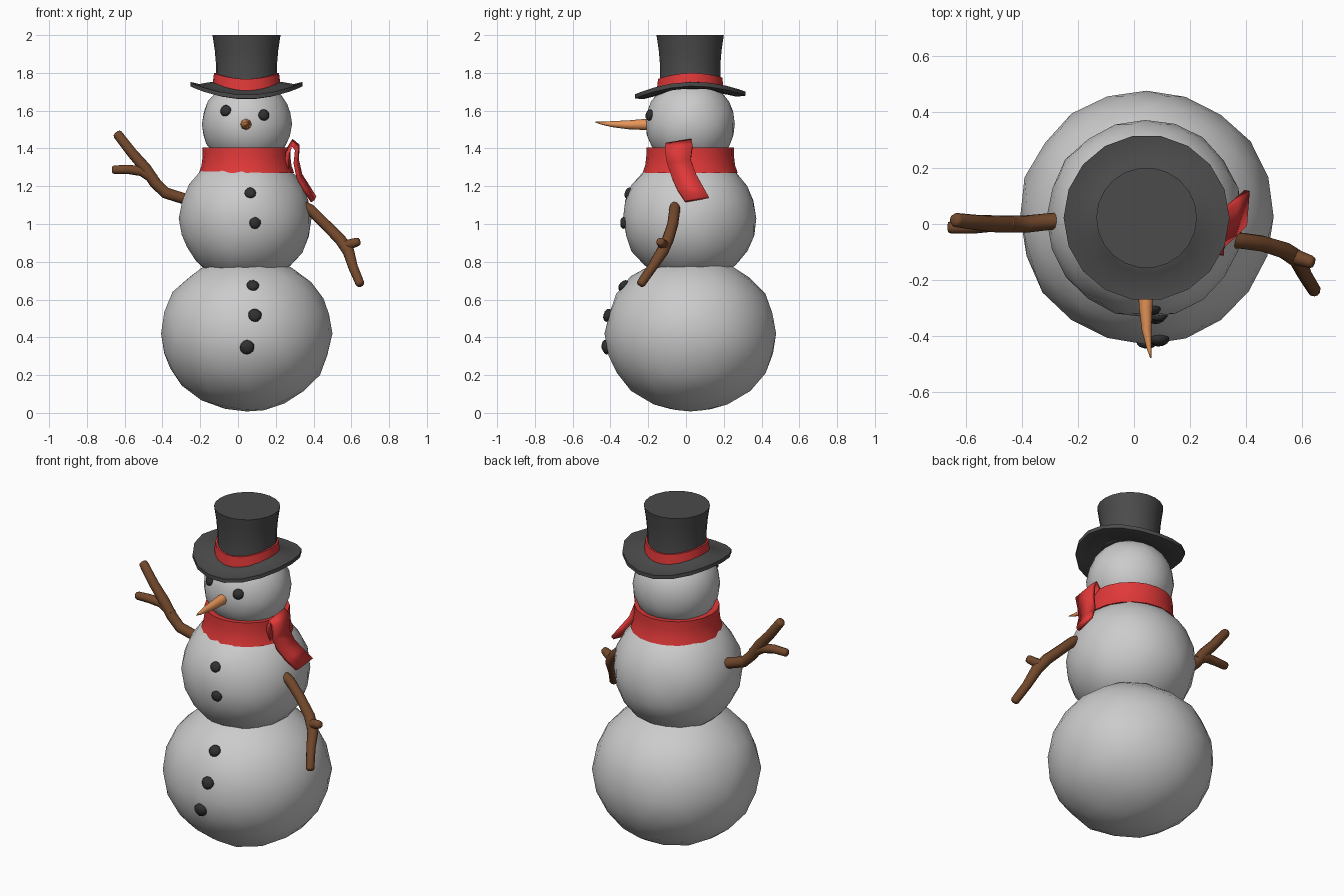
import bpy, bmesh, math, random
from mathutils import Vector

if "Cube" in bpy.data.objects:
    bpy.data.objects.remove(bpy.data.objects["Cube"])

random.seed(4)
CX, CY = 0.045, 0.022


def material(name, rgb):
    m = bpy.data.materials.new(name)
    m.diffuse_color = (*rgb, 1)
    m.use_nodes = True
    m.node_tree.nodes["Principled BSDF"].inputs["Base Color"].default_value = m.diffuse_color
    return m


RED = material("red_cloth", (0.75, 0.04, 0.04))
BLACK = material("coal", (0.03, 0.03, 0.03))
FELT = material("dark_felt", (0.07, 0.07, 0.07))
WOOD = material("brown_wood", (0.17, 0.065, 0.025))
ORANGE = material("orange_carrot", (0.8, 0.3, 0.1))


def finish(name, bm, mat=None, angle=40):
    bmesh.ops.recalc_face_normals(bm, faces=bm.faces)
    me = bpy.data.meshes.new(name)
    bm.to_mesh(me)
    bm.free()
    me.polygons.foreach_set("use_smooth", [True] * len(me.polygons))
    me.set_sharp_from_angle(angle=math.radians(angle))
    if mat:
        me.materials.append(mat)
    ob = bpy.data.objects.new(name, me)
    bpy.context.collection.objects.link(ob)
    return ob


def ball(name, loc, size, mat=None, rough=0.012, level=3):
    bm = bmesh.new()
    bmesh.ops.create_icosphere(bm, subdivisions=level, radius=1)
    for v in bm.verts:
        v.co *= 1 + random.uniform(-rough, rough)
        v.co = Vector(c * s for c, s in zip(v.co, size)) + Vector(loc)
        v.co.z = max(v.co.z, 0.0)
    return finish(name, bm, mat, 60)


def bridge(bm, rings, closed=False):
    n = len(rings[0])
    pairs = list(zip(rings, rings[1:])) + ([(rings[-1], rings[0])] if closed else [])
    for a, b in pairs:
        for i in range(n):
            j = (i + 1) % n
            bm.faces.new((a[i], a[j], b[j], b[i]))
    if not closed:
        bm.faces.new(rings[0])
        bm.faces.new(rings[-1])


def lathe(name, profile, mat, n=20, closed=False):
    """profile: radius, height, sideways lift of the wave"""
    bm = bmesh.new()
    rings = []
    for r, z, w in profile:
        ring = []
        for i in range(n):
            a = math.tau * i / n
            lift = w * (math.cos(2 * a) + 0.25 * math.sin(a))
            ring.append(bm.verts.new((CX + r * math.cos(a), CY + r * math.sin(a), z + lift)))
        rings.append(ring)
    bridge(bm, rings, closed)
    return finish(name, bm, mat)


def tube(name, path, mat, n=10, round_end=True):
    """path: x, y, z, radius"""
    pts = [(Vector(p[:3]), p[3]) for p in path]
    d = (pts[-1][0] - pts[-2][0]).normalized()
    if round_end:
        end, r = pts[-1]
        pts[-1] = (end - d * r * 0.6, r)
        pts += [(end - d * r * 0.15, r * 0.8), (end, r * 0.35)]
    bm = bmesh.new()
    rings = []
    for k, (p, r) in enumerate(pts):
        t = pts[min(k + 1, len(pts) - 1)][0] - pts[max(k - 1, 0)][0]
        u = t.cross(Vector((0.1, 1, 0.2)) if abs(t.normalized().y) < 0.8 else Vector((0, 0, 1))).normalized()
        v = t.cross(u).normalized()
        rings.append([bm.verts.new(p + r * (math.cos(math.tau * i / n) * u + math.sin(math.tau * i / n) * v))
                      for i in range(n)])
    bridge(bm, rings)
    return finish(name, bm, mat, 50)


# snow body
LOWER = ((CX, 0.025, 0.42), (0.455, 0.455, 0.415))
MIDDLE = ((0.04, 0.02, 1.03), (0.35, 0.355, 0.345))
HEAD = ((0.047, 0.022, 1.53), (0.238, 0.238, 0.235))
for name, part in (("lower_body", LOWER), ("middle_body", MIDDLE), ("head", HEAD)):
    ball(name, *part)


# buttons and eyes sit on the snow surface
def stud(name, part, x, z, r):
    c, s = part
    k = 1 - ((x - c[0]) / s[0]) ** 2 - ((z - c[2]) / s[2]) ** 2
    y = c[1] - s[1] * math.sqrt(k)
    ob = ball(name, (0, 0, r), (r, r * 0.6, r), BLACK, 0.04, 2)
    normal = Vector(((x - c[0]) / s[0] ** 2, (y - c[1]) / s[1] ** 2, (z - c[2]) / s[2] ** 2))
    for v in ob.data.vertices:
        v.co.z -= r
    ob.rotation_euler = normal.to_track_quat('-Y', 'Z').to_euler()
    ob.location = (x, y, z)


for i, (part, x, z, r) in enumerate((
        (MIDDLE, 0.065, 1.165, 0.031), (MIDDLE, 0.09, 1.005, 0.031), (LOWER, 0.078, 0.675, 0.034),
        (LOWER, 0.09, 0.517, 0.036), (LOWER, 0.048, 0.347, 0.039))):
    stud(f"button_{i + 1}", part, x, z, r)
stud("left_eye", HEAD, -0.065, 1.6, 0.031)
stud("right_eye", HEAD, 0.137, 1.577, 0.031)

# carrot nose
tube("nose", [(0.04, -0.17, 1.528, 0.031), (0.043, -0.22, 1.527, 0.029), (0.042, -0.3, 1.525, 0.024),
              (0.045, -0.38, 1.528, 0.017), (0.053, -0.44, 1.533, 0.009), (0.06, -0.48, 1.54, 0.002)],
     ORANGE, 8, False)

# twig arms
tube("left_arm", [(-0.21, 0.01, 1.12, 0.03), (-0.29, 0.01, 1.135, 0.03), (-0.385, 0.0, 1.165, 0.031),
                  (-0.44, 0.0, 1.22, 0.031), (-0.49, 0.0, 1.295, 0.031), (-0.56, 0.005, 1.375, 0.028),
                  (-0.645, 0.015, 1.485, 0.026)], WOOD)
tube("left_arm_twig", [(-0.44, 0.0, 1.235, 0.028), (-0.51, 0.0, 1.28, 0.028), (-0.58, -0.01, 1.289, 0.025),
                       (-0.668, -0.012, 1.287, 0.023)], WOOD)
tube("right_arm", [(0.3, -0.055, 1.12, 0.026), (0.385, -0.06, 1.075, 0.029), (0.46, -0.07, 1.0, 0.029),
                   (0.54, -0.095, 0.92, 0.031), (0.585, -0.125, 0.855, 0.032), (0.61, -0.18, 0.77, 0.026),
                   (0.65, -0.245, 0.675, 0.024)], WOOD)
tube("right_arm_twig", [(0.55, -0.105, 0.88, 0.027), (0.59, -0.122, 0.892, 0.027),
                        (0.645, -0.14, 0.91, 0.023)], WOOD)

# scarf wrap
lathe("scarf", [(0.18, 1.4, 0), (0.232, 1.405, 0), (0.232, 1.36, 0), (0.238, 1.31, 0),
                (0.252, 1.27, 0), (0.19, 1.27, 0)], RED, 20, True)

# scarf tail: left edge and right edge of the cloth strip, folded over the wrap
bm = bmesh.new()
rows = [((0.255, -0.07, 1.25), (0.255, 0.05, 1.26)),
        ((0.262, -0.09, 1.37), (0.262, 0.03, 1.39)),
        ((0.285, -0.105, 1.42), (0.29, 0.03, 1.44)),
        ((0.312, -0.112, 1.395), (0.316, 0.035, 1.415)),
        ((0.305, -0.1, 1.32), (0.312, 0.025, 1.34)),
        ((0.32, -0.075, 1.245), (0.33, 0.055, 1.26)),
        ((0.355, -0.045, 1.18), (0.365, 0.085, 1.205)),
        ((0.395, -0.005, 1.12), (0.405, 0.12, 1.142))]
verts = [[bm.verts.new(p) for p in row] for row in rows]
for a, b in zip(verts, verts[1:]):
    bm.faces.new((a[0], a[1], b[1], b[0]))
tail = finish("scarf_tail", bm, RED)
mod = tail.modifiers.new("thickness", 'SOLIDIFY')
mod.thickness = 0.022
mod.offset = 0

# hat: wavy brim, flared crown, ribbon
lathe("hat_brim", [(0.14, 1.715, 0.01), (0.165, 1.735, 0.02), (0.2, 1.728, 0.022), (0.25, 1.715, 0.026),
                   (0.297, 1.722, 0.03), (0.297, 1.7, 0.03), (0.25, 1.692, 0.026), (0.2, 1.7, 0.022),
                   (0.165, 1.705, 0.02)], FELT, 18, True)
lathe("hat_crown", [(0.165, 1.715, 0), (0.162, 1.78, 0), (0.162, 1.85, 0), (0.168, 1.92, 0),
                    (0.18, 2.0, 0)], FELT, 22)
lathe("hat_ribbon", [(0.155, 1.715, 0.02), (0.18, 1.715, 0.02), (0.172, 1.785, 0.014),
                     (0.155, 1.785, 0.014)], RED, 22, True)
